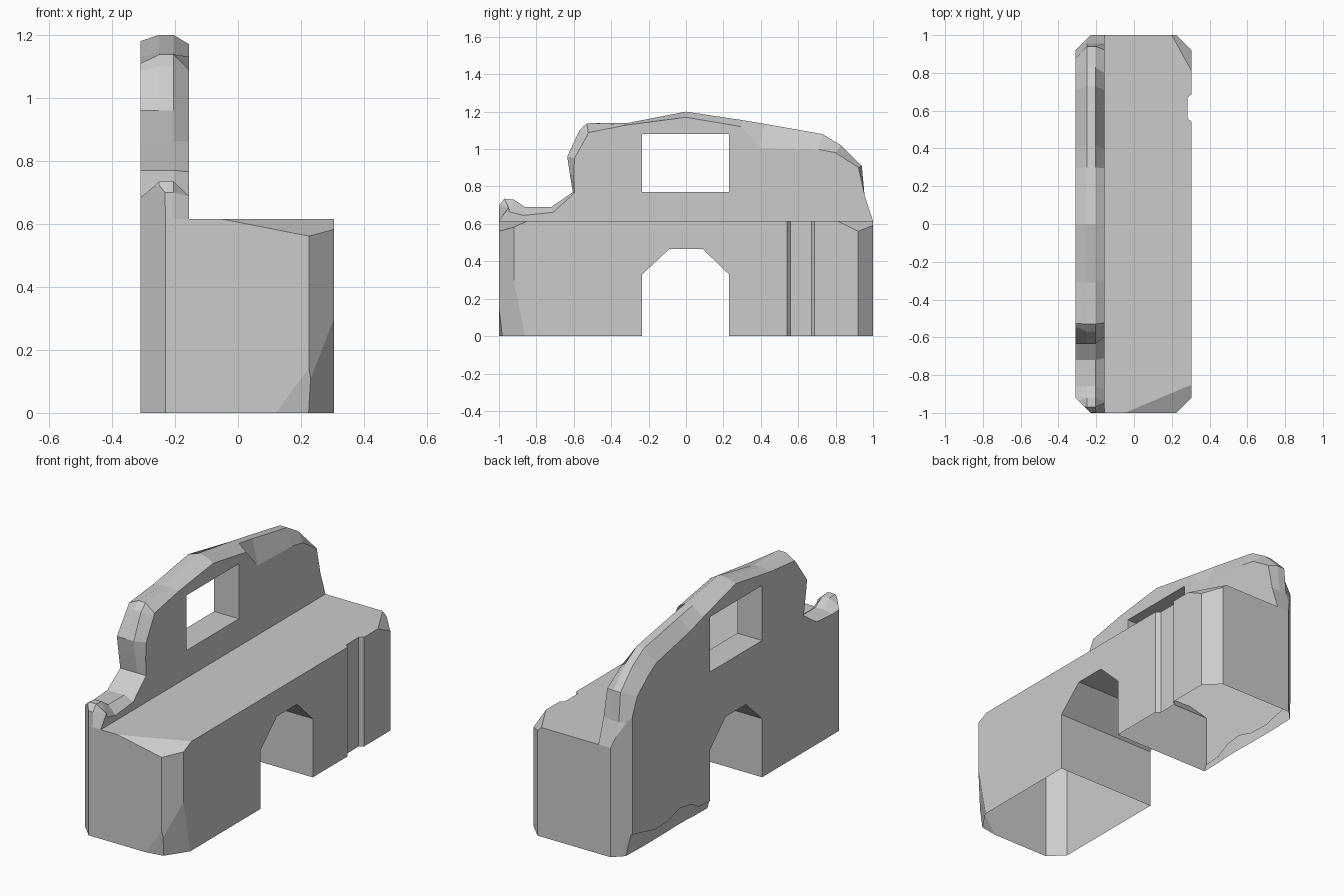
import bpy, bmesh
from mathutils import Vector

if "Cube" in bpy.data.objects:
    bpy.data.objects.remove(bpy.data.objects["Cube"])

TOP, X0, X1, XW = 0.615, -0.31, 0.305, -0.155


def finish(name, bm):
    bmesh.ops.recalc_face_normals(bm, faces=bm.faces[:])
    me = bpy.data.meshes.new(name)
    bm.to_mesh(me)
    bm.free()
    ob = bpy.data.objects.new(name, me)
    bpy.context.collection.objects.link(ob)
    return ob


def loft(rings):
    """Closed solid through rings of 3D points with equal counts."""
    bm = bmesh.new()
    vs = [[bm.verts.new(p) for p in r] for r in rings]
    n = len(vs[0])
    for a, b in zip(vs, vs[1:]):
        for i in range(n):
            j = (i + 1) % n
            bm.faces.new((a[i], a[j], b[j], b[i]))
    bm.faces.new(vs[0])
    bm.faces.new(vs[-1][::-1])
    bmesh.ops.recalc_face_normals(bm, faces=bm.faces[:])
    return bm


def prism_x(pts, xa, xb):
    return loft([[(x, y, z) for y, z in pts] for x in (xa, xb)])


def chop(bm, a, b, c):
    """Slice off the corner outside the plane through three points."""
    a, b, c = Vector(a), Vector(b), Vector(c)
    n = (b - a).cross(c - a).normalized()
    if n.dot(a - Vector((-0.2, 0, 0.3))) < 0:
        n = -n
    r = bmesh.ops.bisect_plane(bm, geom=bm.verts[:] + bm.edges[:] + bm.faces[:],
                               dist=1e-5, plane_co=a, plane_no=n, clear_outer=True)
    edges = [e for e in r['geom_cut'] if isinstance(e, bmesh.types.BMEdge)]
    bmesh.ops.holes_fill(bm, edges=edges, sides=0)


def cut(ob, bm):
    """Boolean away a solid, then discard it."""
    tool = finish("cutter", bm)
    tool.hide_render = True
    m = ob.modifiers.new("cut", 'BOOLEAN')
    m.operation, m.solver, m.object = 'DIFFERENCE', 'EXACT', tool
    bpy.context.view_layer.objects.active = ob
    bpy.ops.object.modifier_apply(modifier=m.name)
    bpy.data.objects.remove(tool)


def remove_faces(ob, test):
    bm = bmesh.new()
    bm.from_mesh(ob.data)
    bm.normal_update()
    bmesh.ops.delete(bm, geom=[f for f in bm.faces if test(f)], context='FACES')
    bm.to_mesh(ob.data)
    bm.free()


# Lower block with an arched passage
arch = [(-0.235, 0), (-0.235, 0.33), (-0.09, 0.465),
        (0.09, 0.465), (0.23, 0.33), (0.23, 0)]
bm = prism_x([(-1, 0)] + arch + [(1, 0), (1, TOP), (-1, TOP)], X0, X1)
corner = 0.08
for sy in (-1, 1):
    for x, sx in ((X0, -1), (X1, 1)):
        chop(bm, (x, sy * (1 - corner), 0), (x - sx * corner, sy, 0), (x, sy * (1 - corner), 1))
# Worn top and bottom corners
chop(bm, (-0.05, -1, TOP), (X1, -0.85, TOP), (0.23, -1, 0.56))
chop(bm, (0.20, 1, TOP), (X1, 0.81, TOP), (X1, 0.92, 0.56))
chop(bm, (X1, -0.91, 0.25), (X1, -0.86, 0), (0.235, -1, 0.17))
chop(bm, (0.12, -1, 0), (0.23, -1, 0.15), (0.24, -0.98, 0))
block = finish("lower_block", bm)

# Vertical groove and chipped rear foot
groove = [(0.34, 0.51), (0.283, 0.56), (0.283, 0.67), (0.34, 0.715)]
cut(block, loft([[(x, y, z) for x, y in groove] for z in (-0.1, 0.8)]))
chip = [(0.93, 0.12), (0.72, 0.07), (0.6, 0.075), (0.5, 0.105), (0.4, 0.09),
        (0.33, 0.05), (0.2, 0.04)]
cut(block, loft([[(-0.4, 0.95, -0.1), (-0.27, 0.95, -0.1), (-0.31, 0.95, 0.12), (-0.4, 0.95, 0.12)]]
                + [[(-0.4, y, -0.1), (-0.27, y, -0.1), (-0.305, y, z), (-0.4, y, z)]
                   for y, z in chip]))

# Open underside, and no hidden face beneath the wall
bm = bmesh.new()
bm.from_mesh(block.data)
bm.normal_update()
tops = [f for f in bm.faces if f.normal.z > 0.99 and f.calc_center_median().z > 0.6]
geom = set(tops)
for f in tops:
    geom.update(f.edges, f.verts)
bmesh.ops.bisect_plane(bm, geom=list(geom), plane_co=(XW, 0, 0), plane_no=(1, 0, 0))
bm.to_mesh(block.data)
bm.free()
remove_faces(block, lambda f: (f.normal.z < -0.9 and f.calc_center_median().z < 0.02)
             or (f.normal.z > 0.99 and f.calc_center_median().z > 0.6
                 and f.calc_center_median().x < XW))

# Broken wall: crown outline as (y, z, back wear, front wear)
crown = [(-1, TOP, 0, 0), (-0.998, 0.70, 0.04, 0.05), (-0.97, 0.735, 0.06, 0.07),
         (-0.92, 0.73, 0.05, 0.07), (-0.86, 0.69, 0.01, 0.045), (-0.72, 0.69, 0, 0.03),
         (-0.605, 0.77, 0, 0.01), (-0.62, 0.86, 0, 0.02), (-0.635, 0.96, 0, 0.04),
         (-0.57, 1.10, 0.03, 0.05), (-0.53, 1.138, 0.03, 0.05), (-0.31, 1.14, 0.01, 0.01),
         (0, 1.20, 0.02, 0.03), (0.30, 1.155, 0.055, 0.035), (0.42, 1.135, 0.07, 0.13),
         (0.73, 1.08, 0.08, 0.085), (0.83, 1.02, 0.08, 0.05), (0.94, 0.91, 0.07, 0.02),
         (0.955, 0.75, 0.02, 0.0), (1, TOP, 0, 0)]


def worn(col):
    pts = [Vector(c[:2]) for c in crown]
    out = []
    for i, p in enumerate(pts):
        t = (pts[min(i + 1, len(pts) - 1)] - pts[max(i - 1, 0)]).normalized()
        q = p + Vector((t.y, -t.x)) * crown[i][col] if col else p
        out.append((q.x, max(q.y, TOP)))
    return out


layers = [(X0, worn(2)), (-0.25, worn(0)), (-0.205, worn(0)), (XW, worn(3))]
bm = loft([[(x, y, z) for y, z in pts] for x, pts in layers])
for sy in (-1, 1):
    chop(bm, (X0, sy * (1 - corner), 0), (X0 + corner, sy, 0), (X0, sy * (1 - corner), 1))
wall = finish("broken_wall", bm)

# Window opening
cut(wall, prism_x([(-0.235, 0.77), (0.23, 0.77), (0.23, 1.08), (-0.235, 1.08)], -0.5, 0))
remove_faces(wall, lambda f: f.normal.z < -0.9 and f.calc_center_median().z < TOP + 0.005)
